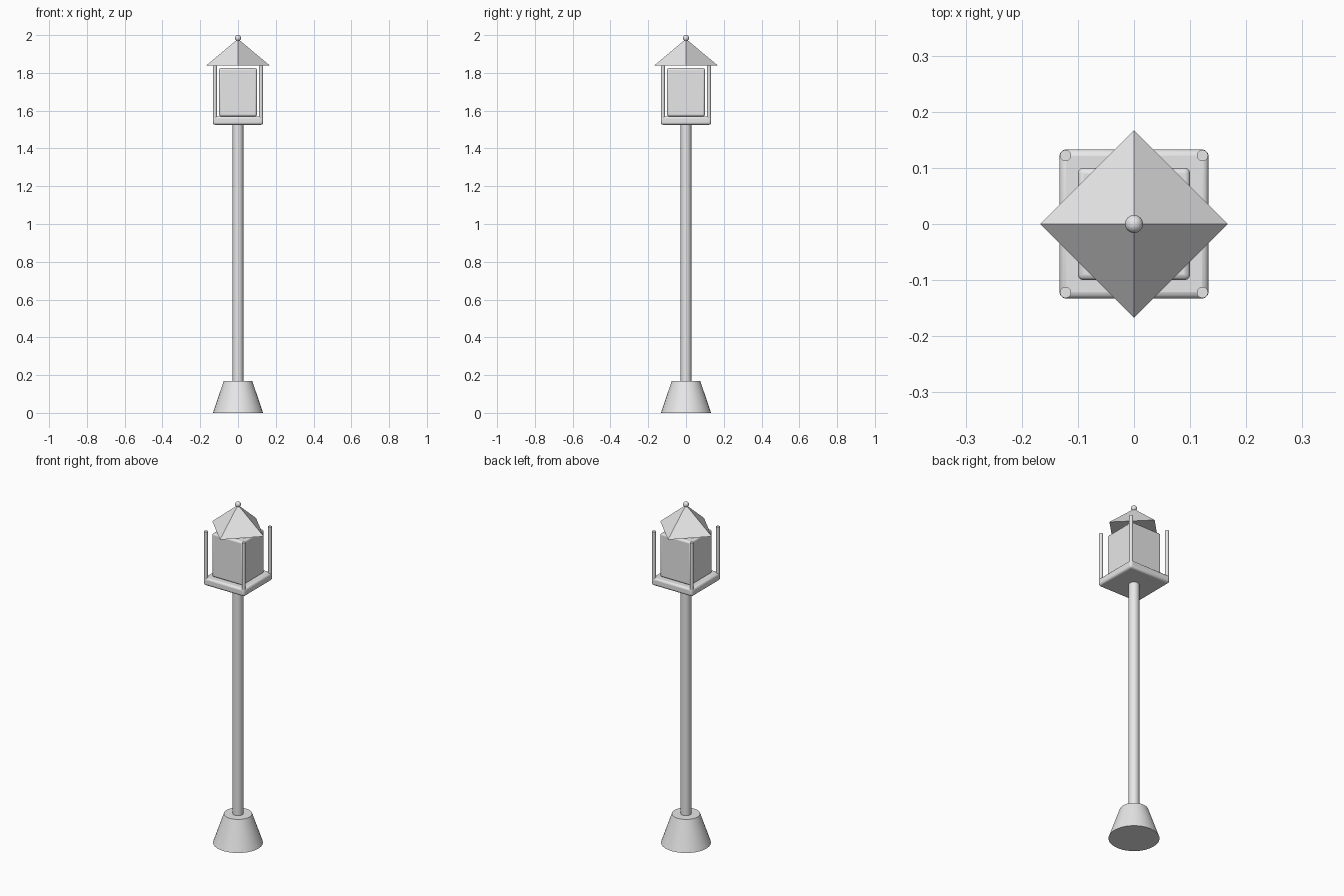
import bpy
import math

cube = bpy.data.objects.get("Cube")
if cube:
    bpy.data.objects.remove(cube, do_unlink=True)

GREY = (0.8, 0.8, 0.8, 1.0)
grey = bpy.data.materials.new("plain grey")
grey.use_nodes = True
grey.diffuse_color = GREY
grey.node_tree.nodes["Principled BSDF"].inputs["Base Color"].default_value = GREY


def finish(name, angle=40):
    ob = bpy.context.object
    ob.name = name
    ob.data.materials.append(grey)
    bpy.ops.object.shade_smooth_by_angle(angle=math.radians(angle))
    return ob


def taper(name, bottom, top, z0, z1, x=0, y=0, sides=32):
    bpy.ops.mesh.primitive_cone_add(vertices=sides, radius1=bottom, radius2=top,
                                    depth=z1 - z0, location=(x, y, (z0 + z1) / 2))
    return finish(name)


def block(name, half, z0, z1, bevel):
    bpy.ops.mesh.primitive_cube_add(size=1, location=(0, 0, (z0 + z1) / 2))
    bpy.context.object.scale = (half * 2, half * 2, z1 - z0)
    bpy.ops.object.transform_apply(location=False, rotation=False, scale=True)
    ob = finish(name, 30)
    mod = ob.modifiers.new("soft edges", "BEVEL")
    mod.width = bevel
    mod.segments = 3
    return ob


# Foot and pole
taper("foot", 0.133, 0.075, 0, 0.17)
taper("pole", 0.028, 0.028, 0.16, 1.53)

# Lantern tray, lamp box and corner posts
block("lantern_tray", 0.133, 1.525, 1.57, 0.012)
block("lamp_box", 0.1, 1.57, 1.825, 0.01)
for side, x in (("right", -0.122), ("left", 0.122)):
    for end, y in (("front", -0.122), ("back", 0.122)):
        taper(f"{end}_{side}_post", 0.01, 0.01, 1.56, 1.84, x, y, 16)

# Four-sided roof: an outer shell facing inwards around a smaller lining
shell = taper("roof_shell", 0.167, 0, 1.84, 1.98, sides=4)
shell.data.flip_normals()
lining = taper("roof_lining", 0.131, 0, 1.843, 1.975, sides=4)
for roof in (shell, lining):
    roof.data.shade_smooth()

# Finial
bpy.ops.mesh.primitive_uv_sphere_add(segments=24, ring_count=12, radius=0.016,
                                     location=(0, 0, 1.984))
finish("finial")
